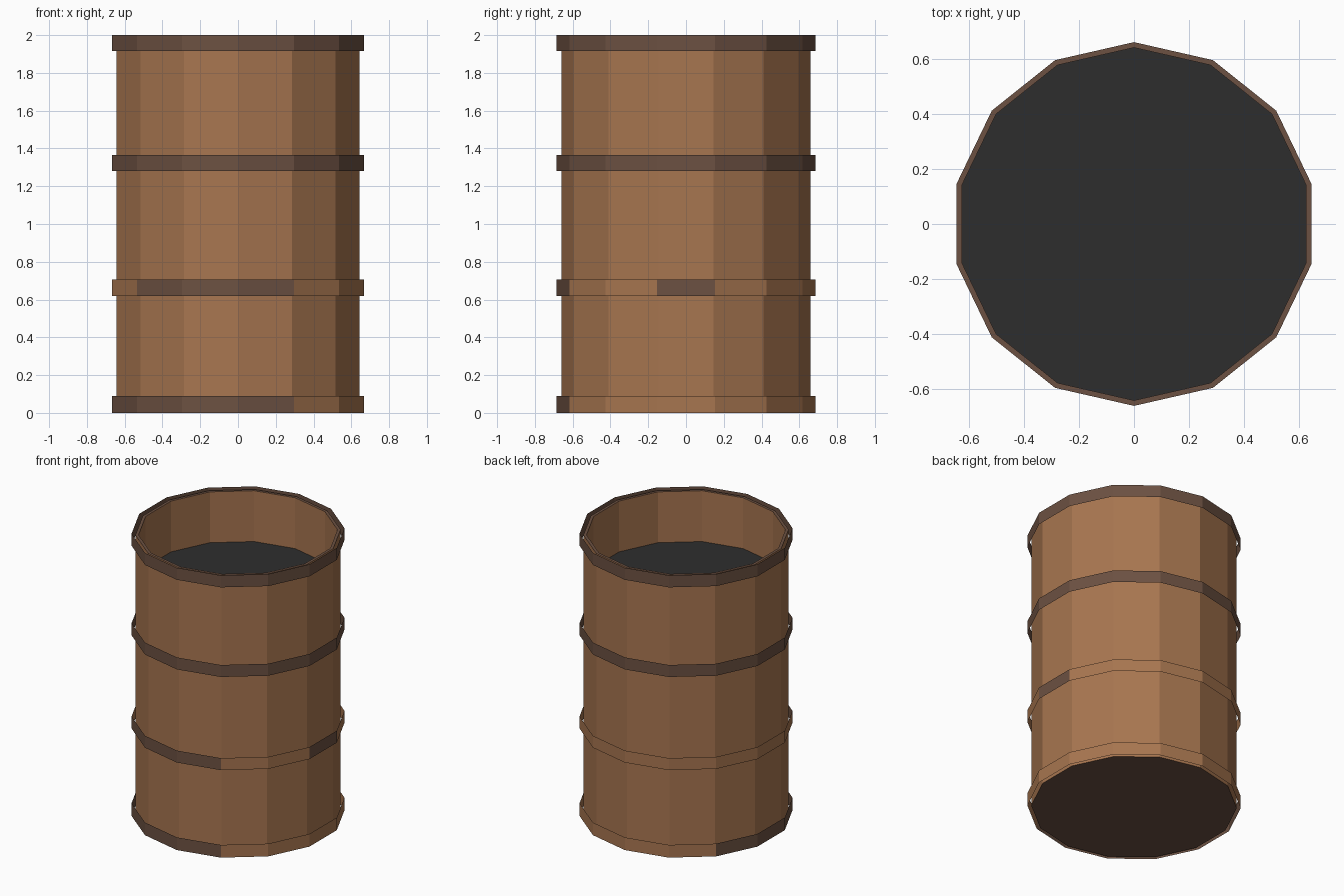
import bpy, bmesh, math

cube = bpy.data.objects.get("Cube")
if cube:
    bpy.data.objects.remove(cube, do_unlink=True)

SIDES = 14


def make_material(name, rgb):
    mat = bpy.data.materials.new(name)
    mat.use_nodes = True
    color = (*rgb, 1.0)
    mat.diffuse_color = color
    bsdf = next(n for n in mat.node_tree.nodes if n.type == "BSDF_PRINCIPLED")
    bsdf.inputs["Base Color"].default_value = color
    return mat


wood = make_material("wood_brown", (0.39, 0.18, 0.08))
iron = make_material("dark_brown_iron", (0.15, 0.082, 0.054))
pitch = make_material("charcoal_liquid", (0.027, 0.027, 0.027))


def ring(bm, radius, z):
    """Polygon of vertices with one corner pointing to the front."""
    angles = [math.tau * k / SIDES - math.pi / 2 for k in range(SIDES)]
    return [bm.verts.new((radius * math.cos(a), radius * math.sin(a), z)) for a in angles]


def bridge(bm, low, high, material=0):
    for k in range(SIDES):
        n = (k + 1) % SIDES
        face = bm.faces.new((low[k], low[n], high[n], high[k]))
        face.material_index = material(k) if callable(material) else material


def finish(bm, name, materials):
    mesh = bpy.data.meshes.new(name)
    bm.to_mesh(mesh)
    bm.free()
    for mat in materials:
        mesh.materials.append(mat)
    obj = bpy.data.objects.new(name, mesh)
    bpy.context.collection.objects.link(obj)
    return obj


# Barrel body: base, outer wall, flat rim, inner wall
bm = bmesh.new()
base = ring(bm, 0.66, 0)
outer_top = ring(bm, 0.66, 1.99)
inner_top = ring(bm, 0.64, 1.99)
inner_low = ring(bm, 0.64, 1.63)
bm.faces.new(base[::-1]).material_index = 1
bridge(bm, base, outer_top)
bridge(bm, outer_top, inner_top, 1)
bridge(bm, inner_top, inner_low)
finish(bm, "barrel_body", [wood, iron])

# Liquid filling the barrel
bm = bmesh.new()
bm.faces.new(ring(bm, 0.64, 1.63))
finish(bm, "liquid_surface", [pitch])

# Thin open hoops; the lower two are partly wood coloured
hoops = [
    ("bottom_hoop", 0.0, 0.09, lambda k: 0 if k >= 9 or k == 0 else 1),
    ("lower_hoop", 0.62, 0.705, lambda k: 0 if k >= 12 or k in (0, 3) else 1),
    ("upper_hoop", 1.28, 1.365, 0),
    ("top_hoop", 1.915, 2.0, 0),
]
for name, low, high, rule in hoops:
    bm = bmesh.new()
    bridge(bm, ring(bm, 0.685, low), ring(bm, 0.685, high), rule)
    finish(bm, name, [iron, wood])
